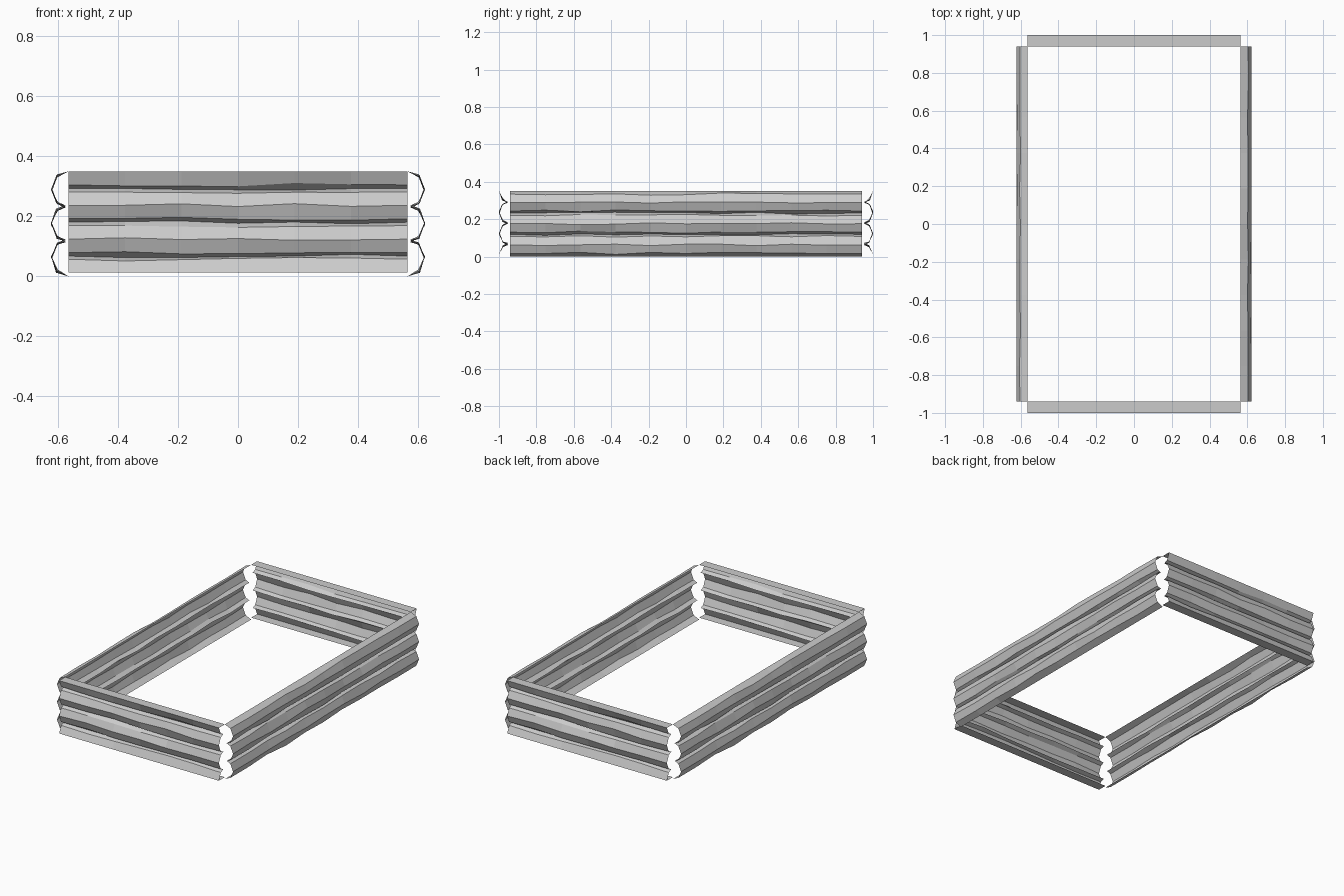
import bpy, bmesh, math, random
from mathutils import Matrix

cube = bpy.data.objects.get("Cube")
if cube:
    bpy.data.objects.remove(cube, do_unlink=True)

grey = bpy.data.materials.new("weathered_grey")
grey.use_nodes = True
colour = (0.6, 0.6, 0.6, 1)
grey.diffuse_color = colour
grey.node_tree.nodes["Principled BSDF"].inputs["Base Color"].default_value = colour

PITCH = 0.113   # height of one log
BULGE = 0.045   # how far a log stands out of its seam


def log_rows(outer, centres, first, last):
    """Cross-section of stacked logs as (distance, height, may_wobble)."""
    half, shoulder = PITCH / 2, 0.045
    rows = [(*first, False)]
    for i, z in enumerate(centres):
        for dz, inset in ((shoulder, 0.019), (0, 0), (-shoulder, 0.019), (-half, BULGE)):
            height = z + dz
            if last[1] < height < first[1]:
                rows.append((outer - inset, height, True))
            elif dz == 0:
                rows.append((outer, height, False))
    # the lowest seam is replaced by the end of the sheet
    if rows[-1][1] < last[1] + 0.01 and rows[-1][0] < outer - 0.03:
        rows.pop()
    rows.append((*last, False))
    return rows


def log_wall(name, rows, half_length, segments, angle, seed):
    """Sweep the cross-section along a wall with slightly uneven, hewn faces."""
    rng = random.Random(seed)
    outer = max(r[0] for r in rows)
    bm = bmesh.new()
    grid = []
    for d, z, wobble in rows:
        line = []
        for i in range(segments + 1):
            inner = wobble and 0 < i < segments
            dz = rng.uniform(-0.006, 0.006) if inner else 0
            dd = rng.uniform(-0.004, 0.003) if inner else 0
            along = -half_length + 2 * half_length * i / segments
            line.append(bm.verts.new((along, -min(d + dd, outer), z + dz)))
        grid.append(line)
    for upper, lower in zip(grid, grid[1:]):
        for i in range(segments):
            bm.faces.new((upper[i], lower[i], lower[i + 1], upper[i + 1]))
    bm.transform(Matrix.Rotation(angle, 4, "Z"))
    mesh = bpy.data.meshes.new(name)
    bm.to_mesh(mesh)
    bm.free()
    mesh.materials.append(grey)
    obj = bpy.data.objects.new(name, mesh)
    bpy.context.collection.objects.link(obj)


# Long walls: three whole logs
long_rows = log_rows(0.623, [0.289, 0.176, 0.063], (0.565, 0.35), (0.565, 0))
log_wall("left_log_wall", long_rows, 0.94, 10, math.pi / 2, 3)
log_wall("right_log_wall", long_rows, 0.94, 10, -math.pi / 2, 3)

# Short walls: two whole logs between flat-sawn half logs
short_rows = log_rows(1, [0.35, 0.237, 0.124, 0.012], (0.94, 0.35), (0.94, 0.012))
log_wall("front_log_wall", short_rows, 0.565, 6, 0, 8)
log_wall("back_log_wall", short_rows, 0.565, 6, math.pi, 8)
